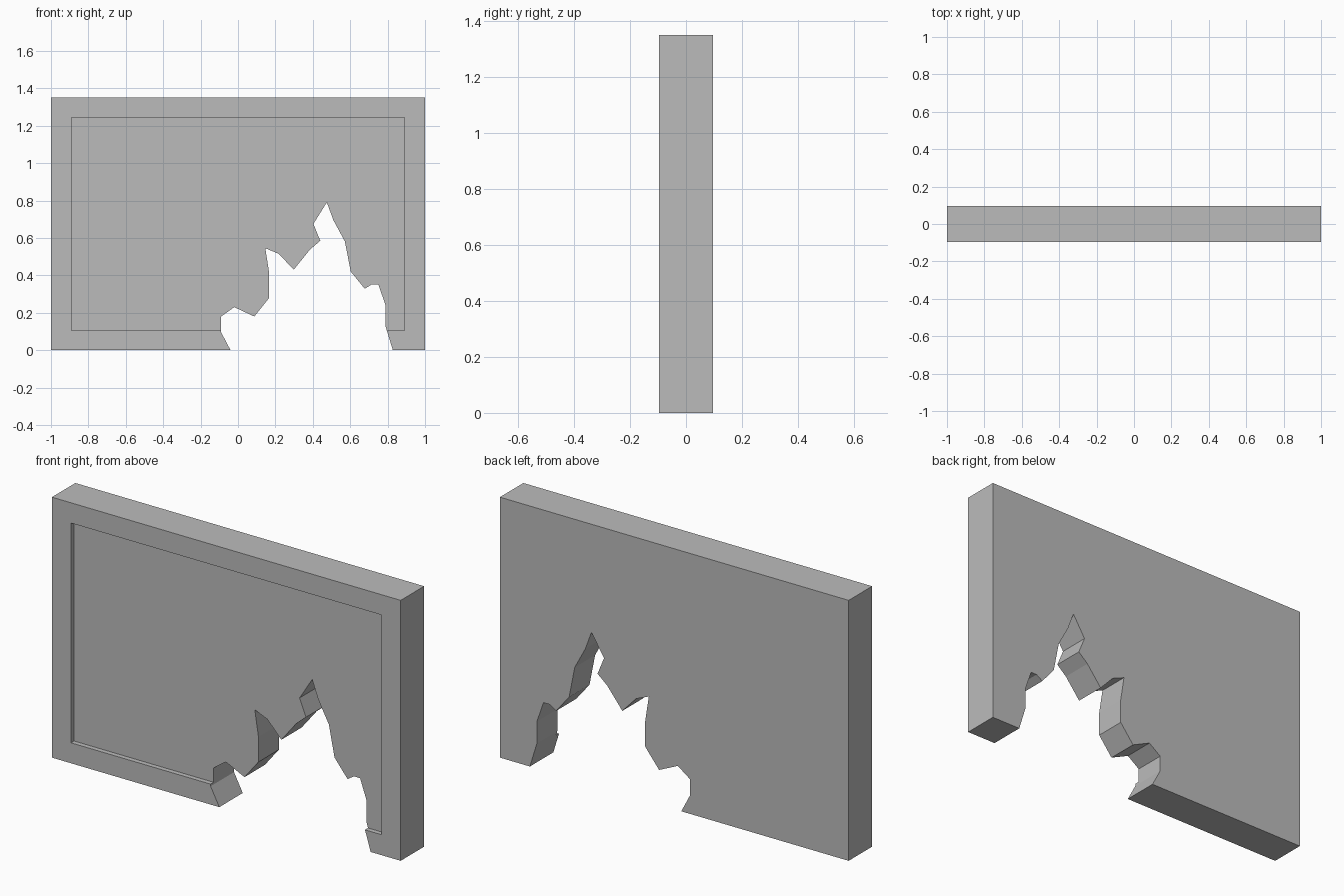
import bpy
import bmesh
from mathutils import Vector

cube = bpy.data.objects.get("Cube")
if cube:
    bpy.data.objects.remove(cube, do_unlink=True)

HALF_DEPTH = 0.096
HEIGHT = 1.35
RECESS = 0.025

# Flat grey plaster
grey = bpy.data.materials.new("plain grey")
grey.use_nodes = True
colour = (0.5, 0.5, 0.5, 1)
grey.diffuse_color = colour
grey.node_tree.nodes["Principled BSDF"].inputs["Base Color"].default_value = colour


def extruded(name, outline, front, back):
    """Prism from an x-z outline, running from y=front to y=back."""
    bm = bmesh.new()
    face = bm.faces.new([bm.verts.new((x, front, z)) for x, z in outline])
    grown = bmesh.ops.extrude_face_region(bm, geom=[face])["geom"]
    verts = [v for v in grown if isinstance(v, bmesh.types.BMVert)]
    bmesh.ops.translate(bm, verts=verts, vec=Vector((0, back - front, 0)))
    bmesh.ops.recalc_face_normals(bm, faces=bm.faces)
    mesh = bpy.data.meshes.new(name)
    bm.to_mesh(mesh)
    bm.free()
    mesh.materials.append(grey)
    obj = bpy.data.objects.new(name, mesh)
    bpy.context.collection.objects.link(obj)
    return obj


# Ragged edge of the broken hole, from its left foot to its right foot
broken_edge = [
    (-0.04, 0), (-0.09, 0.095), (-0.09, 0.18), (-0.02, 0.23), (0.087, 0.18),
    (0.167, 0.28), (0.167, 0.41), (0.146, 0.545), (0.218, 0.515),
    (0.298, 0.43), (0.384, 0.537), (0.44, 0.585), (0.403, 0.675),
    (0.475, 0.79), (0.51, 0.695), (0.571, 0.582), (0.603, 0.42),
    (0.678, 0.328), (0.715, 0.352), (0.75, 0.352), (0.788, 0.243),
    (0.788, 0.13), (0.828, 0),
]

# Wall slab with the hole in its outline
corners = [(1, 0), (1, HEIGHT), (-1, HEIGHT), (-1, 0)]
wall = extruded("broken_wall", broken_edge + corners, -HALF_DEPTH, HALF_DEPTH)

# Shallow panel sunk into the front
panel = [(-0.89, 0.106), (0.89, 0.106), (0.89, 1.245), (-0.89, 1.245)]
cutter = extruded("panel_cutter", panel, -HALF_DEPTH - 0.1, -HALF_DEPTH + RECESS)
cutter.hide_render = True

cut = wall.modifiers.new("sunken panel", 'BOOLEAN')
cut.operation = 'DIFFERENCE'
cut.solver = 'EXACT'
cut.object = cutter
bpy.context.view_layer.objects.active = wall
bpy.ops.object.modifier_apply(modifier=cut.name)
bpy.data.objects.remove(cutter, do_unlink=True)
